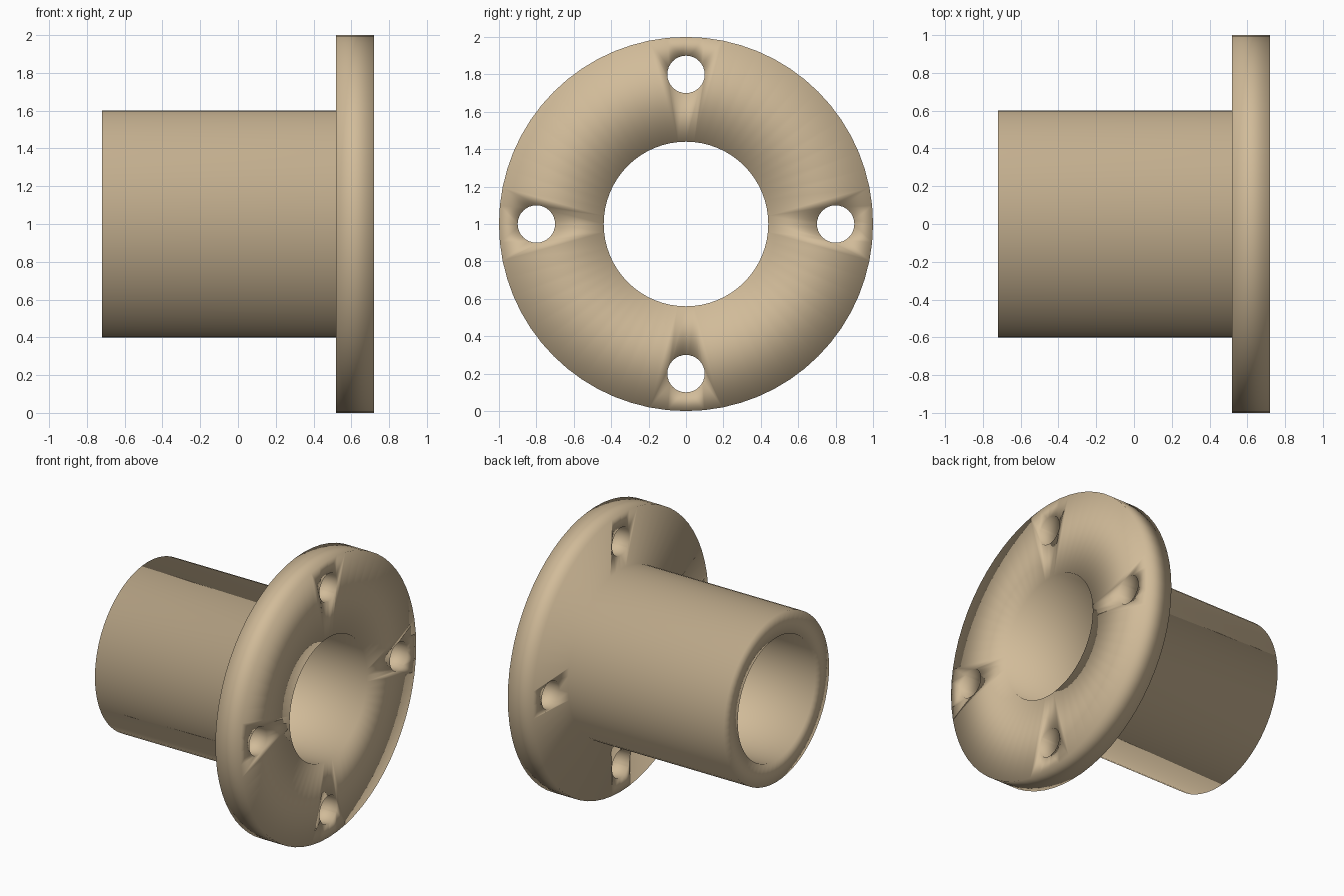
import bpy, bmesh, math
from mathutils import Matrix

if "Cube" in bpy.data.objects:
    bpy.data.objects.remove(bpy.data.objects["Cube"])

SEGMENTS = 64
tan = bpy.data.materials.new("tan")
tan.diffuse_color = (0.64, 0.50, 0.32, 1)
tan.use_nodes = True
tan.node_tree.nodes["Principled BSDF"].inputs["Base Color"].default_value = tan.diffuse_color

# Flanged sleeve: closed (x, radius) profile turned around the x axis
profile = [(-0.72, 0.44), (-0.72, 0.6), (0.52, 0.6),
           (0.52, 1.0), (0.72, 1.0), (0.72, 0.44)]
bm = bmesh.new()
rings = []
for i in range(SEGMENTS):
    a = 2 * math.pi * i / SEGMENTS
    rings.append([bm.verts.new((x, r * math.cos(a), 1 + r * math.sin(a)))
                  for x, r in profile])
for i in range(SEGMENTS):
    p, q = rings[i], rings[(i + 1) % SEGMENTS]
    for j in range(len(profile)):
        k = (j + 1) % len(profile)
        bm.faces.new((p[j], p[k], q[k], q[j]))
bmesh.ops.recalc_face_normals(bm, faces=bm.faces)
mesh = bpy.data.meshes.new("flanged_sleeve")
bm.to_mesh(mesh)
bm.free()
mesh.materials.append(tan)
sleeve = bpy.data.objects.new("flanged_sleeve", mesh)
bpy.context.collection.objects.link(sleeve)

# Four bolt hole cutters on a circle of radius 0.8
bm = bmesh.new()
for i in range(4):
    a = i * math.pi / 2
    place = (Matrix.Translation((0.62, 0.8 * math.cos(a), 1 + 0.8 * math.sin(a)))
             @ Matrix.Rotation(math.pi / 2, 4, 'Y'))
    bmesh.ops.create_cone(bm, cap_ends=True, segments=32, radius1=0.1,
                          radius2=0.1, depth=0.4, matrix=place)
mesh = bpy.data.meshes.new("bolt_hole_cutters")
bm.to_mesh(mesh)
bm.free()
mesh.materials.append(tan)
cutters = bpy.data.objects.new("bolt_hole_cutters", mesh)
bpy.context.collection.objects.link(cutters)

# Cut the holes and apply
cut = sleeve.modifiers.new("bolt_holes", 'BOOLEAN')
cut.operation = 'DIFFERENCE'
cut.solver = 'EXACT'
cut.object = cutters
bpy.context.view_layer.objects.active = sleeve
sleeve.select_set(True)
bpy.ops.object.modifier_apply(modifier=cut.name)
bpy.data.objects.remove(cutters)

# Soft shading rolls over every rim
bpy.ops.object.shade_smooth()
